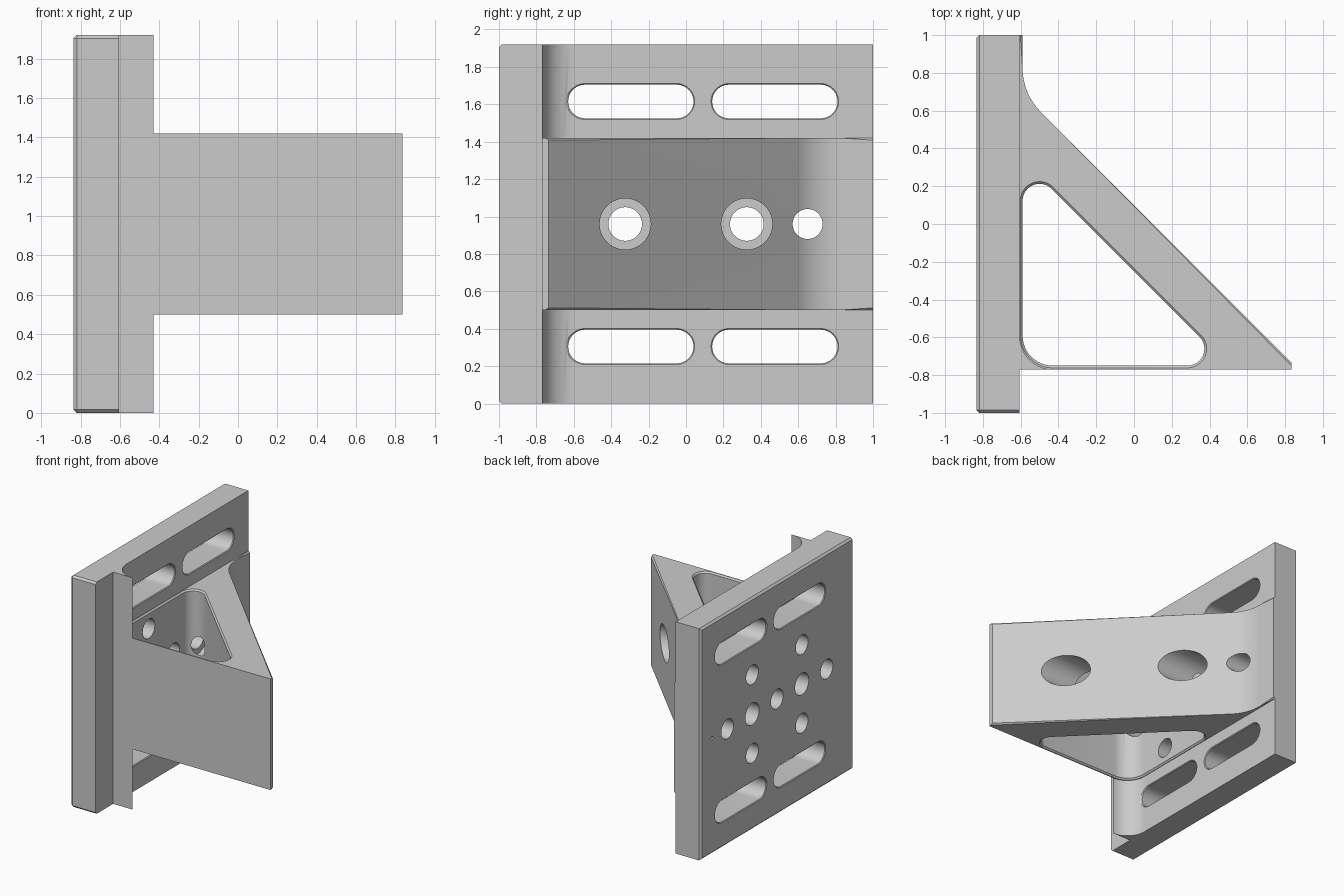
import bpy, bmesh, math
from mathutils import Vector

if "Cube" in bpy.data.objects:
    bpy.data.objects.remove(bpy.data.objects["Cube"], do_unlink=True)

grey = bpy.data.materials.new("machined_grey")
grey.use_nodes = True
grey.diffuse_color = (0.6, 0.6, 0.6, 1)
grey.node_tree.nodes["Principled BSDF"].inputs["Base Color"].default_value = grey.diffuse_color

BACK, FACE, PAD = -0.835, -0.605, -0.59   # plate back, plate face, raised pad
HEIGHT, MID = 1.92, 0.96
LOW, HIGH = 0.5, 1.42                     # brace bottom and top
CHAMFER = 0.012


def corner(a, p, b, r, n=12):
    """Points of an arc of radius r that rounds the corner p between a and b."""
    a, p, b = Vector(a), Vector(p), Vector(b)
    u, v = (a - p).normalized(), (b - p).normalized()
    half = math.acos(u.dot(v)) / 2
    centre = p + (u + v).normalized() * (r / math.sin(half))
    s = p + u * (r / math.tan(half)) - centre
    e = p + v * (r / math.tan(half)) - centre
    w = math.pi - 2 * half
    return [centre + (s * math.sin(w - w * i / n) + e * math.sin(w * i / n)) / math.sin(w)
            for i in range(n + 1)]


def rounded(points):
    """Outline from (x, y, radius) corners."""
    out = []
    for i, (x, y, r) in enumerate(points):
        if r:
            a, b = points[i - 1][:2], points[(i + 1) % len(points)][:2]
            out += corner(a, (x, y), b, r)
        else:
            out.append(Vector((x, y)))
    return out


def loft(bm, rings):
    """Closed solid through rings of equal length."""
    rows = [[bm.verts.new(p) for p in ring] for ring in rings]
    n = len(rows[0])
    for r0, r1 in zip(rows, rows[1:]):
        for i in range(n):
            j = (i + 1) % n
            bm.faces.new((r0[i], r0[j], r1[j], r1[i]))
    bm.faces.new(rows[0][::-1])
    bm.faces.new(rows[-1])


def upright(outline, z):
    return [(p[0], p[1], z) for p in outline]


def slot_ring(x, y, z, half, r, n=20):
    """Ring across x: a circle, or a slot when half is above zero."""
    ring = []
    for side in (1, -1):
        for i in range(n + (half > 0)):
            t = math.pi * i / n - math.pi / 2
            ring.append((x, y + side * (half + r * math.cos(t)), z + side * r * math.sin(t)))
    return ring


def bore(bm, x0, x1, y, z, r):
    loft(bm, [slot_ring(x0, y, z, 0, r), slot_ring(x1, y, z, 0, r)])


def make(name, bm):
    bmesh.ops.recalc_face_normals(bm, faces=bm.faces)
    mesh = bpy.data.meshes.new(name)
    bm.to_mesh(mesh)
    bm.free()
    mesh.materials.append(grey)
    obj = bpy.data.objects.new(name, mesh)
    bpy.context.collection.objects.link(obj)
    return obj


def activate(obj):
    bpy.ops.object.select_all(action="DESELECT")
    obj.select_set(True)
    bpy.context.view_layer.objects.active = obj


def cut(obj, cutters):
    activate(obj)
    for c in cutters:
        mod = obj.modifiers.new(c.name, "BOOLEAN")
        mod.operation, mod.solver, mod.object = "DIFFERENCE", "EXACT", c
        bpy.ops.object.modifier_apply(modifier=mod.name)


# Base plate, chamfered round its back and at the front end
bm = bmesh.new()
outline = [(BACK, -1), (FACE, -1), (FACE, 1), (BACK, 1)]
loft(bm, [upright(outline, 0), upright(outline, HEIGHT)])
edges = []
for e in bm.edges:
    a, b = e.verts[0].co, e.verts[1].co
    on_back = max(a.x, b.x) < BACK + 0.01
    along_x = abs(a.x - b.x) > 0.1 and a.y < 0
    if on_back or along_x:
        edges.append(e)
bmesh.ops.bevel(bm, geom=edges, offset=0.016, segments=1, affect="EDGES")
plate = make("base_plate", bm)

# Triangular brace with a filleted root running into a thin pad
bm = bmesh.new()
outline = rounded([(FACE, -0.77, 0), (0.835, -0.77, 0), (0.835, -0.735, 0),
                   (PAD, 0.69, 0.33), (PAD, 1, 0), (FACE, 1, 0)])
loft(bm, [upright(outline, LOW), upright(outline, HIGH)])
edges = []
for e in bm.edges:
    a, b = e.verts[0].co, e.verts[1].co
    m = (a + b) / 2
    if abs(a.z - b.z) < 0.001 and m.y > -0.74 and m.x > PAD - 0.005:
        edges.append(e)
bmesh.ops.bevel(bm, geom=edges, offset=CHAMFER, segments=1, affect="EDGES")
brace = make("triangular_brace", bm)

# Filleted lips above and below the brace
lips = []
root = (FACE, -0.77)
outline = [Vector(root)] + corner((-0.43, -0.77), root, (FACE, -0.595), 0.175)
for name, z0, z1 in (("lower_lip", 0, LOW), ("upper_lip", HIGH, HEIGHT)):
    bm = bmesh.new()
    loft(bm, [upright(outline, z0), upright(outline, z1)])
    lips.append(make(name, bm))


# Pocket cutter, flared at both ends for the chamfer
def pocket(c):
    k = c * (1 + math.sqrt(2))
    return rounded([(PAD - c, -0.75 - c, 0.16 + c), (0.5 + k, -0.75 - c, 0.09 + c),
                    (PAD - c, 0.34 + k, 0.09 + c)])


bm = bmesh.new()
wide = CHAMFER + 0.002
loft(bm, [upright(pocket(wide), LOW - 0.002), upright(pocket(0), LOW + CHAMFER),
          upright(pocket(0), HIGH - CHAMFER), upright(pocket(wide), HIGH + 0.002)])
pocket_cutter = make("pocket_cutter", bm)

# Slot cutter, flared at both faces
bm = bmesh.new()
for y in (-0.295, 0.475):
    for z in (MID - 0.655, MID + 0.655):
        loft(bm, [slot_ring(x, y, z, 0.245, r) for x, r in
                  ((BACK - 0.01, 0.106), (BACK + 0.006, 0.09),
                   (FACE - 0.006, 0.09), (FACE + 0.01, 0.106))])
slot_cutter = make("slot_cutter", bm)

# Bolt hole pattern
bm = bmesh.new()
P = 0.325
for y in (-P, P):
    bore(bm, -1, -0.5, y, MID, 0.09)
    for z in (MID - P, MID + P):
        bore(bm, -1, -0.45, y, z, 0.08)
for y, end in ((-2 * P, -0.45), (0, -0.45), (2 * P, 0)):
    bore(bm, -1, end, y, MID, 0.08)
bore(bm, -1, -0.75, 0.85, MID, 0.014)
hole_cutter = make("hole_cutter", bm)

# Counterbores through the sloping wall
bm = bmesh.new()
for y in (-P, P):
    bore(bm, -0.6, 1, y, MID, 0.137)
counterbore_cutter = make("counterbore_cutter", bm)

cut(plate, [slot_cutter, hole_cutter])
cut(brace, [pocket_cutter, counterbore_cutter, hole_cutter])
for lip in lips:
    cut(lip, [slot_cutter])
for c in (pocket_cutter, slot_cutter, hole_cutter, counterbore_cutter):
    bpy.data.objects.remove(c, do_unlink=True)

for obj in [plate, brace] + lips:
    activate(obj)
    bpy.ops.object.shade_smooth_by_angle(angle=math.radians(30))
